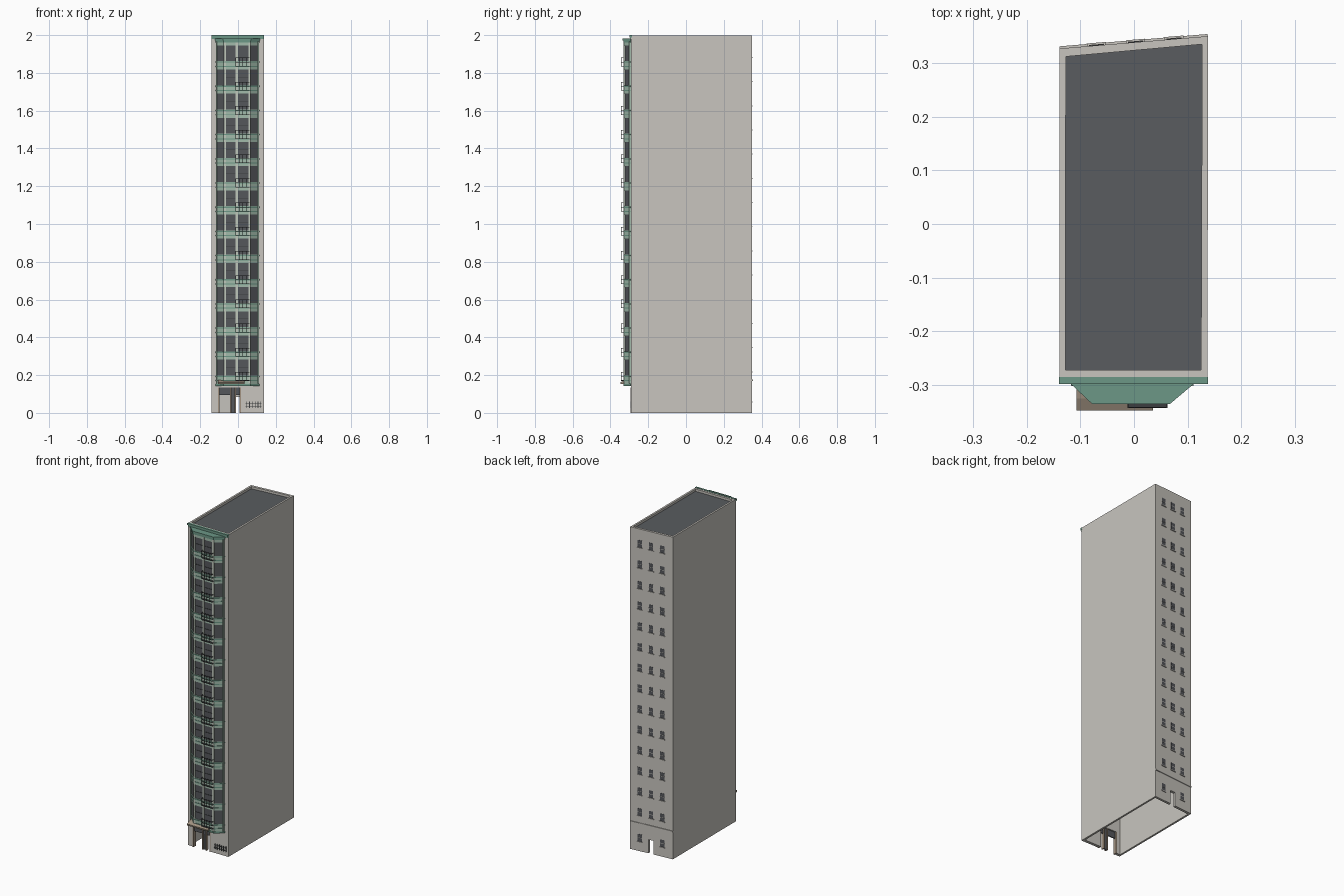
import bpy
import bmesh
import math
from mathutils import Matrix, Vector

if "Cube" in bpy.data.objects:
    bpy.data.objects.remove(bpy.data.objects["Cube"], do_unlink=True)


def material(name, rgb):
    m = bpy.data.materials.new(name)
    m.use_nodes = True
    m.diffuse_color = (*rgb, 1)
    m.node_tree.nodes["Principled BSDF"].inputs["Base Color"].default_value = (*rgb, 1)
    return m


STONE = material("pale stone", (0.58, 0.56, 0.52))
ROOF = material("roof grey", (0.10, 0.107, 0.115))
GLASS = material("dark glass", (0.09, 0.095, 0.105))
MINT = material("light green", (0.36, 0.50, 0.41))
GREEN = material("copper green", (0.15, 0.31, 0.24))
PALE = material("pale green trim", (0.52, 0.57, 0.50))
TAN = material("tan awning", (0.36, 0.29, 0.22))
IRON = material("dark iron", (0.045, 0.048, 0.05))

FLOORS = 14
PITCH = 0.128
SILL = 0.198       # lowest window sill
HEAD = 0.084       # window height


def finish(name, bm, mat):
    bmesh.ops.recalc_face_normals(bm, faces=bm.faces)
    mesh = bpy.data.meshes.new(name)
    bm.to_mesh(mesh)
    bm.free()
    mesh.materials.append(mat)
    ob = bpy.data.objects.new(name, mesh)
    bpy.context.collection.objects.link(ob)
    return ob


def boxes(name, spans, mat, frame=Matrix()):
    """Each span is (x0, x1, y0, y1, z0, z1)."""
    bm = bmesh.new()
    for x0, x1, y0, y1, z0, z1 in spans:
        centre = Vector((x0 + x1, y0 + y1, z0 + z1)) / 2
        size = Matrix.Diagonal((x1 - x0, y1 - y0, z1 - z0, 1))
        bmesh.ops.create_cube(bm, size=1, matrix=frame @ Matrix.Translation(centre) @ size)
    return finish(name, bm, mat)


def prism(bm, outline, z0, z1):
    low = [bm.verts.new((x, y, z0)) for x, y in outline]
    high = [bm.verts.new((x, y, z1)) for x, y in outline]
    n = len(low)
    bm.faces.new(low)
    bm.faces.new(high)
    for i in range(n):
        j = (i + 1) % n
        bm.faces.new((low[i], low[j], high[j], high[i]))


def bay_outline(grow):
    return [(-0.113 - grow, -0.285), (-0.113 - grow, -0.294), (-0.074 - grow / 2, -0.326 - grow),
            (0.063 + grow / 2, -0.326 - grow), (0.107 + grow, -0.294), (0.107 + grow, -0.285)]


def bay_layers(name, layers, mat):
    bm = bmesh.new()
    for grow, z0, z1 in layers:
        prism(bm, bay_outline(grow), z0, z1)
    return finish(name, bm, mat)


# Hollow tower walls, open below, with a slanted back
outer = [(-0.139, -0.29), (0.137, -0.29), (0.138, 0.35), (-0.139, 0.327)]
inner = [(-0.128, -0.272), (0.125, -0.272), (0.127, 0.335), (-0.127, 0.312)]
bm = bmesh.new()
rings = [[bm.verts.new((x, y, z)) for x, y in loop]
         for loop, z in ((outer, 0), (outer, 1.998), (inner, 1.998), (inner, 0))]
for k in range(4):
    a, b = rings[k], rings[(k + 1) % 4]
    for i in range(4):
        j = (i + 1) % 4
        bm.faces.new((a[i], a[j], b[j], b[i]))
tower = finish("tower_walls", bm, STONE)

# Flat roof inside the parapet
bm = bmesh.new()
prism(bm, inner, 1.975, 1.984)
finish("roof_deck", bm, ROOF)

# Door openings
for name, span in (("entrance_cutter", (-0.10, 0.014, -0.31, -0.26, -0.01, 0.135)),
                   ("back_door_cutter", (-0.014, 0.02, 0.30, 0.36, -0.01, 0.085))):
    cutter = boxes(name, [span], STONE)
    cutter.hide_render = True
    cutter.hide_viewport = True
    cutter.display_type = 'WIRE'
    cut = tower.modifiers.new(name, 'BOOLEAN')
    cut.operation = 'DIFFERENCE'
    cut.object = cutter

# Projecting window bay: glass core, spandrels, mouldings
sills = [SILL + i * PITCH for i in range(FLOORS)]
bay_layers("bay_glass", [(0, 0.16, 1.965)], GLASS)
spandrels = [(0.003, 0.15, SILL)]
spandrels += [(0.003, s + HEAD, min(s + PITCH, 1.968)) for s in sills]
bay_layers("bay_spandrels", spandrels, MINT)
mouldings = [(0.006, 0.143, 0.153), (0.006, 1.962, 1.972), (0.009, 1.972, 1.982)]
for s in sills:
    mouldings += [(0.006, s - 0.008, s - 0.002), (0.005, s - 0.030, s - 0.025)]
bay_layers("bay_mouldings", mouldings, GREEN)

# Mullions: front strips, corner posts and wall-side posts
boxes("bay_mullions",
      [(x, x + w, -0.331, -0.32, 0.155, 1.965)
       for x, w in ((-0.075, 0.011), (-0.012, 0.011), (0.055, 0.011))], PALE)
boxes("bay_side_posts",
      [(x, x + 0.007, -0.302, -0.288, 0.155, 1.965) for x in (-0.117, 0.104)], MINT)
boxes("sash_rails",
      [(x0, x1, -0.328, -0.324, s + 0.042, s + 0.0445)
       for s in sills for x0, x1 in ((-0.064, -0.012), (-0.001, 0.055))], IRON)

# Roof cornice
boxes("front_cornice", [(-0.14, 0.138, -0.298, -0.285, 1.988, 2.0),
                        (-0.139, 0.137, -0.294, -0.285, 1.979, 1.988)], GREEN)

# Fire escape balconies
rails = []
for s in sills:
    z = s - 0.028
    rails.append((-0.012, 0.062, -0.342, -0.328, z, z + 0.003))
    for h in (0.022, 0.044):
        rails.append((-0.012, 0.062, -0.343, -0.341, z + h, z + h + 0.0025))
        for x in (-0.012, 0.06):
            rails.append((x, x + 0.002, -0.342, -0.326, z + h, z + h + 0.0025))
    for k in range(5):
        x = -0.012 + 0.018 * k
        rails.append((x, x + 0.002, -0.343, -0.341, z, z + 0.046))
boxes("fire_escapes", rails, IRON)

# Sloping entrance awning
bm = bmesh.new()
profile = ((-0.288, 0.155), (-0.346, 0.152), (-0.348, 0.162), (-0.325, 0.172), (-0.288, 0.178))
ends = [[bm.verts.new((x, y, z)) for y, z in profile] for x in (-0.107, 0.035)]
for end in ends:
    bm.faces.new(end)
for i in range(len(profile)):
    j = (i + 1) % len(profile)
    bm.faces.new((ends[0][i], ends[0][j], ends[1][j], ends[1][i]))
finish("entrance_awning", bm, TAN)

# Entrance frame, transom and ground-floor railing
boxes("entrance_posts", [(x, x + 0.007, -0.294, -0.272, 0, 0.135)
                         for x in (-0.105, -0.042, -0.018, 0.009)], TAN)
boxes("entrance_transom", [(-0.098, 0.010, -0.286, -0.280, 0.096, 0.135)], GLASS)
boxes("side_door", [(-0.035, -0.018, -0.284, -0.280, 0, 0.096)], GLASS)
grille = [(0.04, 0.125, -0.294, -0.291, z, z + 0.003) for z in (0.033, 0.05)]
grille += [(0.044 + 0.015 * k, 0.048 + 0.015 * k, -0.294, -0.289, 0.026, 0.06) for k in range(6)]
boxes("ground_grille", grille, IRON)

# Back wall details, laid out on the slanted wall
back = Matrix.Translation((0, 0.3386, 0)) @ Matrix.Rotation(math.atan2(0.023, 0.277), 4, 'Z')
columns = (-0.07, 0.003, 0.075)
spots = [(x, s + 0.022) for s in sills for x in columns]
spots += [(x, 0.06) for x in (columns[0], columns[2])]
boxes("back_windows", [(x - 0.014, x + 0.014, -0.002, 0.001, z, z + 0.045) for x, z in spots],
      GLASS, back)
boxes("back_window_sills", [(x - 0.018, x + 0.018, -0.002, 0.005, z - 0.005, z) for x, z in spots],
      STONE, back)
boxes("back_window_bars", [(x - 0.014, x + 0.014, 0, 0.002, z + 0.022, z + 0.0245)
                           for x, z in spots], STONE, back)
boxes("back_string_course", [(-0.139, 0.138, -0.002, 0.004, 0.168, 0.176)], STONE, back)
